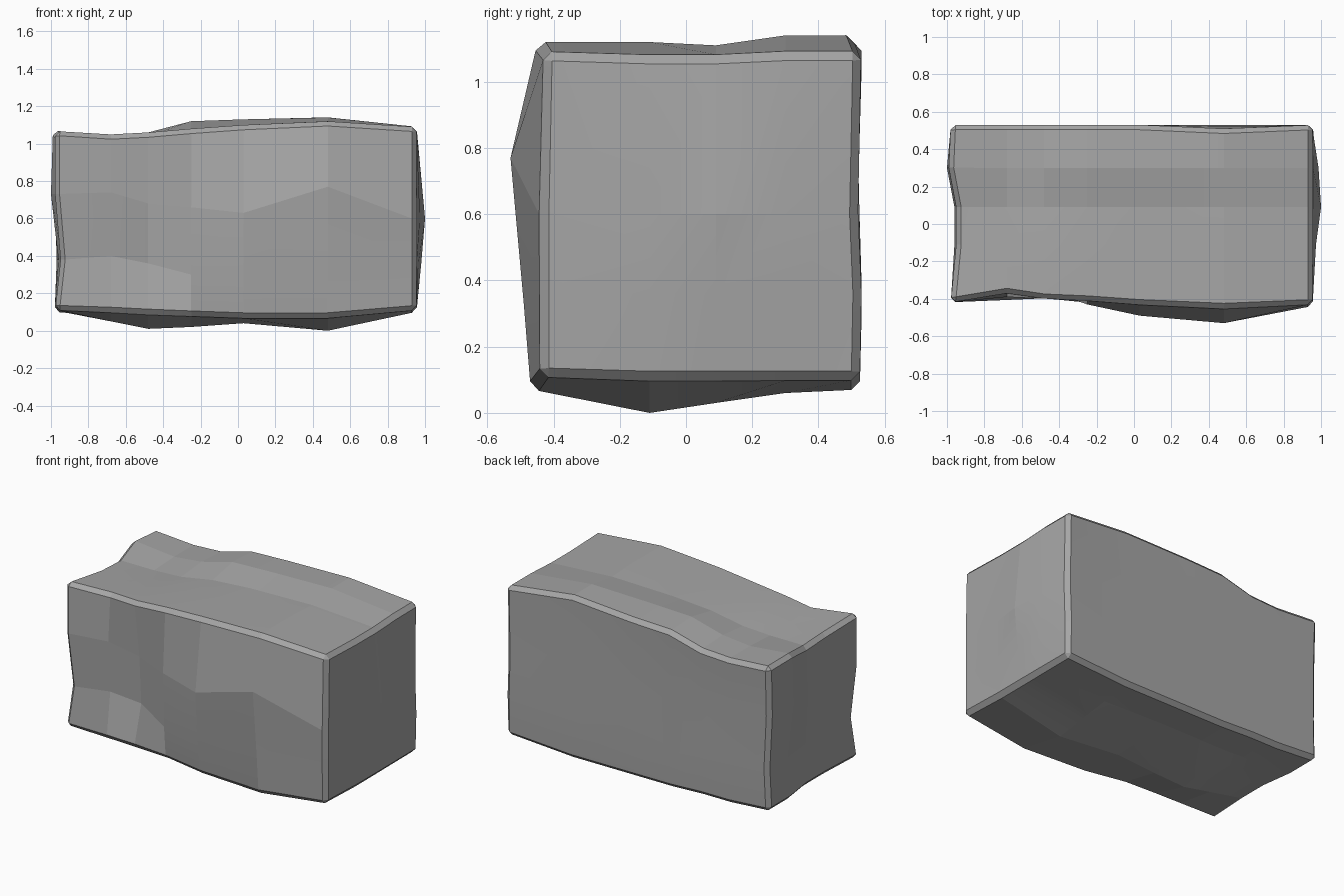
import bpy
import bmesh
from math import radians

cube = bpy.data.objects.get("Cube")
if cube:
    bpy.data.objects.remove(cube, do_unlink=True)

# Grid lines of the rough block along each axis
XS = [-0.98, -0.68, -0.48, -0.25, 0.03, 0.48, 0.955]
YS = [-0.43, -0.11, 0.09, 0.3, 0.53]
ZS = [0.1, 0.36, 0.66, 1.09]
LAST = [len(line) - 1 for line in (XS, YS, ZS)]
# Shift of the two middle rows at each x grid line
LIFT = {
    1: [0.02, 0.04, 0.0, -0.06, -0.08, -0.03, 0.0],
    2: [0.07, 0.08, 0.02, 0.0, -0.03, 0.11, -0.06],
}

# Face reliefs in hundredths
# Front depth: rows rise from bottom to top, columns run along x
FRONT = [
    [-42, -41, -40, -40, -44, -47, -44],
    [-40, -37, -33, -42, -47, -49, -44],
    [-42, -39, -35, -43, -49, -53, -44],
    [-42, -37, -40, -41, -43, -45, -43],
]
# Underside height: rows run front to back, columns along x
BOTTOM = [
    [11, 10, 9, 8, 7, 7, 11],
    [10, 5, 1, 2, 4, 0, 10],
    [10, 6, 4, 4, 5, 3, 10],
    [10, 8, 7, 7, 7, 6, 10],
    [10, 8, 8, 7, 7, 7, 10],
]
# Top height, laid out like the underside
TOP = [
    [107, 105, 106, 108, 110, 112, 109],
    [104, 104, 106, 108, 110, 112, 108],
    [103, 103, 104, 108, 110, 111, 108],
    [107, 104, 106, 112, 113, 114, 109],
    [106, 104, 105, 111, 112, 114, 109],
]
# Left side: rows rise from bottom to top, columns run front to back
LEFT = [
    [-98, -95, -95, -98, -98],
    [-95, -94, -94, -96, -97],
    [-98, -96, -96, -100, -98],
    [-98, -95, -95, -99, -98],
]
# Right side bulge and back profile
BULGE_Y = [0.0, 0.4, 1.0, 0.7, 0.0]
BULGE_Z = [0.0, 0.55, 1.0, 0.0]
BACK_Z = [0.525, 0.53, 0.52, 0.53]


def place(i, j, k):
    """Position of one surface point; each face shapes its own axis."""
    x, y, z = XS[i], YS[j], ZS[k]
    if k in LIFT:
        z += LIFT[k][i]
    if i == 0:
        x = LEFT[k][j] / 100
    elif i == LAST[0]:
        x += 0.045 * BULGE_Y[j] * BULGE_Z[k]
    if j == 0:
        y = FRONT[k][i] / 100
    elif j == LAST[1]:
        y = BACK_Z[k] - (0.02 if k == LAST[2] and i == 5 else 0)
    if k == 0:
        z = BOTTOM[j][i] / 100
    elif k == LAST[2]:
        z = TOP[j][i] / 100
    return x, y, z


bm = bmesh.new()
verts = {}


def point(key):
    if key not in verts:
        verts[key] = bm.verts.new(place(*key))
    return verts[key]


# Six gridded sides
for axis in range(3):
    u, v = [a for a in range(3) if a != axis]
    for side in (0, LAST[axis]):
        for a in range(LAST[u]):
            for b in range(LAST[v]):
                ring = []
                for da, db in ((0, 0), (1, 0), (1, 1), (0, 1)):
                    key = [0, 0, 0]
                    key[axis], key[u], key[v] = side, a + da, b + db
                    ring.append(point(tuple(key)))
                bm.faces.new(ring)
bmesh.ops.recalc_face_normals(bm, faces=bm.faces)

# Chamfer along the twelve block edges
sides = {}
for key, vert in verts.items():
    sides[vert] = {(a, key[a]) for a in range(3) if key[a] in (0, LAST[a])}
rims = [e for e in bm.edges if len(sides[e.verts[0]] & sides[e.verts[1]]) == 2]
bmesh.ops.bevel(bm, geom=rims, offset=0.026, offset_type='OFFSET',
                segments=1, profile=0.5, affect='EDGES', clamp_overlap=True)
bmesh.ops.recalc_face_normals(bm, faces=bm.faces)

mesh = bpy.data.meshes.new("stone_block")
bm.to_mesh(mesh)
bm.free()

# Plain grey stone
stone = bpy.data.materials.new("grey_stone")
stone.use_nodes = True
grey = (0.38, 0.38, 0.38, 1.0)
stone.diffuse_color = grey
shader = next(n for n in stone.node_tree.nodes if n.type == 'BSDF_PRINCIPLED')
shader.inputs["Base Color"].default_value = grey
mesh.materials.append(stone)

block = bpy.data.objects.new("stone_block", mesh)
bpy.context.collection.objects.link(block)
for other in bpy.context.selected_objects:
    other.select_set(False)
bpy.context.view_layer.objects.active = block
block.select_set(True)
bpy.ops.object.shade_smooth_by_angle(angle=radians(5))
